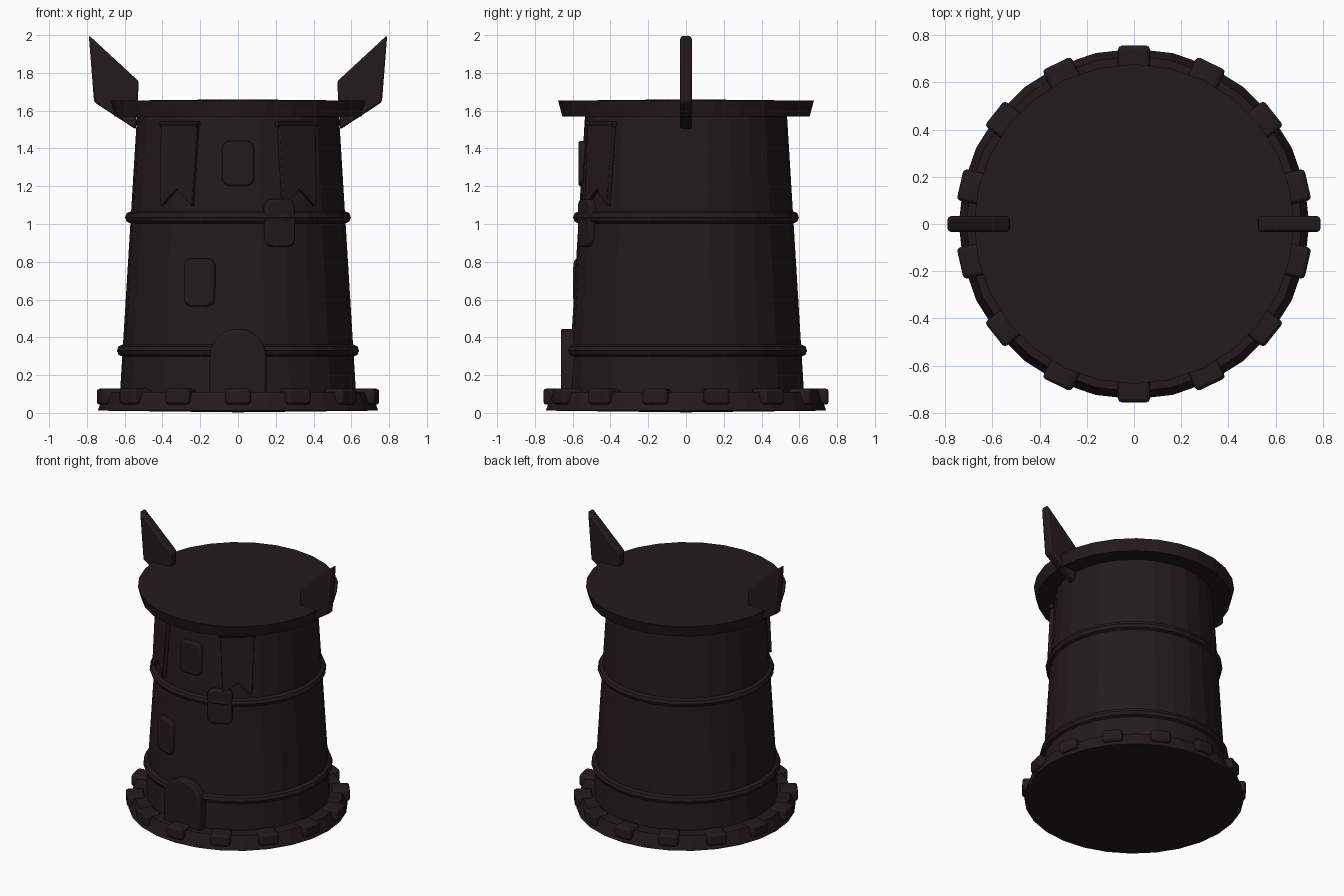
import bpy, bmesh, math
from mathutils import Matrix, Vector

if "Cube" in bpy.data.objects:
    bpy.data.objects.remove(bpy.data.objects["Cube"])

SIDES = 28
mat = bpy.data.materials.new("dark_stone")
mat.diffuse_color = (0.017, 0.011, 0.013, 1)
mat.use_nodes = True
mat.node_tree.nodes["Principled BSDF"].inputs["Base Color"].default_value = mat.diffuse_color


def wall(z):
    return 0.625 + (0.535 - 0.625) * (z - 0.1) / 1.47


def finish(name, bm, matrix=None, bevel=0, smooth=False):
    bmesh.ops.recalc_face_normals(bm, faces=bm.faces[:])
    me = bpy.data.meshes.new(name)
    bm.to_mesh(me)
    bm.free()
    ob = bpy.data.objects.new(name, me)
    bpy.context.collection.objects.link(ob)
    me.materials.append(mat)
    if matrix:
        ob.matrix_world = matrix
    if bevel:
        m = ob.modifiers.new("bevel", 'BEVEL')
        m.width, m.segments = bevel, 2
    if smooth:
        bpy.context.view_layer.objects.active = ob
        ob.select_set(True)
        bpy.ops.object.shade_smooth_by_angle(angle=math.radians(35))
        ob.select_set(False)
    return ob


def lathe(name, profile, closed=False):
    bm = bmesh.new()
    vs = [bm.verts.new((r, 0, z)) for r, z in profile]
    n = len(vs)
    es = [bm.edges.new((vs[i], vs[(i + 1) % n])) for i in range(n if closed else n - 1)]
    bmesh.ops.spin(bm, geom=vs + es, cent=(0, 0, 0), axis=(0, 0, 1),
                   angle=math.tau, steps=SIDES, use_merge=True)
    bmesh.ops.remove_doubles(bm, verts=bm.verts[:], dist=1e-4)
    return finish(name, bm)


def slab(name, outline, depth, matrix=None, bevel=0):
    # outline in x,z, thickness centred on y = 0
    bm = bmesh.new()
    f = bm.faces.new([bm.verts.new((x, -depth / 2, z)) for x, z in outline])
    r = bmesh.ops.extrude_face_region(bm, geom=[f])
    bmesh.ops.translate(bm, vec=(0, depth, 0),
                        verts=[v for v in r['geom'] if isinstance(v, bmesh.types.BMVert)])
    return finish(name, bm, matrix, bevel, True)


def on_wall(angle, r, z, tilt=0.0):
    # angle measured from the front (-y) towards +x
    return (Matrix.Rotation(angle, 4, 'Z') @ Matrix.Translation((0, -r, z))
            @ Matrix.Rotation(tilt, 4, 'X'))


def rounded_rect(w, h, rad):
    pts = []
    for k, (sx, sz) in enumerate(((1, 1), (-1, 1), (-1, -1), (1, -1))):
        for j in range(5):
            a = math.pi / 2 * (k + j / 4)
            pts.append((sx * (w / 2 - rad) + rad * math.cos(a),
                        sz * (h / 2 - rad) + rad * math.sin(a)))
    return pts


TILT = -math.atan(0.09 / 1.47)

# Foundation, tower body and flared roof platform
lathe("foundation", [(0, 0.003), (0.742, 0.012), (0.71, 0.11), (0, 0.11)])
lathe("tower_body", [(0, 0.08), (wall(0.08), 0.08), (wall(1.59), 1.59), (0, 1.59)])
lathe("roof_platform", [(0, 1.57), (0.655, 1.57), (0.677, 1.653), (0, 1.66)])

# Bands around the body
for name, z in (("lower_band", 0.33), ("upper_band", 1.035)):
    r = wall(z)
    lathe(name, [(r + 0.03 * math.cos(a), z + 0.032 * math.sin(a))
                 for a in (math.tau * i / 8 for i in range(8))], True)

# Stones around the foundation
for i in range(14):
    slab(f"foundation_stone_{i + 1}", rounded_rect(0.135, 0.085, 0.02), 0.12,
         on_wall(math.tau * i / 14, 0.695, 0.086), 0.015)

# Windows
for i, (x, z, h) in enumerate(((0, 1.32, 0.24), (0.22, 1.005, 0.255), (-0.203, 0.69, 0.255))):
    r = wall(z)
    slab(f"window_{i + 1}", rounded_rect(0.172, h, 0.045), 0.08,
         on_wall(math.asin(x / r), r - 0.02, z), 0.012)

# Arched door
arch = [(0.15 * math.cos(math.pi * i / 14), 0.295 + 0.15 * math.sin(math.pi * i / 14))
        for i in range(15)]
slab("door", [(-0.15, 0.1), (0.15, 0.1)] + arch, 0.12, Matrix.Translation((0, -0.603, 0)), 0.012)

# Swallow-tailed banners with rods, and roof horns
banner = [(-0.115, 0.2), (0.115, 0.2), (0.1, -0.225), (0, -0.135), (-0.1, -0.225)]
horn = [(0.525, 1.755), (0.54, 1.5), (0.762, 1.645), (0.79, 2.0)]
for side, s in (("left", -1), ("right", 1)):
    a = s * math.radians(34.5)
    slab(f"{side}_banner", banner, 0.03, on_wall(a, wall(1.32) + 0.004, 1.32, TILT), 0.004)
    bm = bmesh.new()
    bmesh.ops.create_cone(bm, cap_ends=True, segments=10, radius1=0.017, radius2=0.017,
                          depth=0.25, matrix=Matrix.Rotation(math.pi / 2, 4, 'Y'))
    finish(f"{side}_banner_rod", bm, on_wall(a, wall(1.53) + 0.008, 1.53), 0, True)
    slab(f"{side}_horn", [(s * x, z) for x, z in horn], 0.066, None, 0.012)
